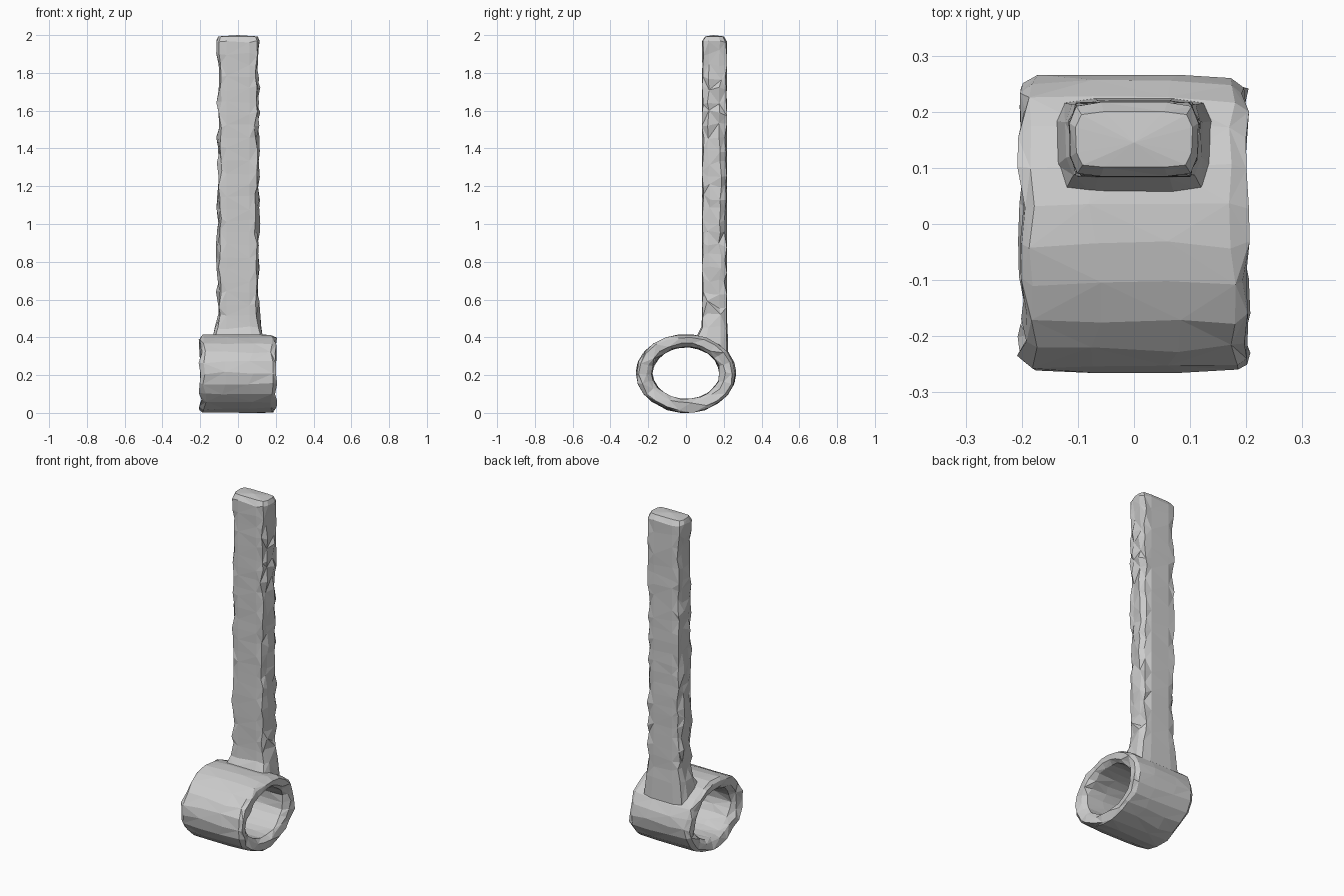
import bpy, bmesh, math, random

if "Cube" in bpy.data.objects:
    bpy.data.objects.remove(bpy.data.objects["Cube"])

random.seed(4)
CZ, RY, RZ = 0.21, 0.266, 0.207        # ring centre height and outer radii
IY, IZ = 0.177, 0.137                  # inner radii


def jit(a):
    return random.uniform(-a, a)


def loft(name, loops, close_rows, cap_point=None):
    """Skin closed loops of points into one faceted, triangulated mesh."""
    bm = bmesh.new()
    rows = [[bm.verts.new(p) for p in loop] for loop in loops]
    n = len(rows[0])
    for r in range(len(rows) if close_rows else len(rows) - 1):
        a, b = rows[r], rows[(r + 1) % len(rows)]
        for i in range(n):
            j = (i + 1) % n
            # alternate the diagonals for a hewn look
            if (i + r) % 2:
                bm.faces.new((a[i], a[j], b[j]))
                bm.faces.new((a[i], b[j], b[i]))
            else:
                bm.faces.new((a[i], a[j], b[i]))
                bm.faces.new((a[j], b[j], b[i]))
    if cap_point:
        tip = bm.verts.new(cap_point)
        for i in range(n):
            bm.faces.new((rows[-1][i], rows[-1][(i + 1) % n], tip))
    bmesh.ops.recalc_face_normals(bm, faces=bm.faces)
    mesh = bpy.data.meshes.new(name)
    bm.to_mesh(mesh)
    bm.free()
    obj = bpy.data.objects.new(name, mesh)
    bpy.context.collection.objects.link(obj)
    return obj


# Oval ring: band section (x, 0 = inside .. 1 = outside) swept around the x axis
half = [(0.07, 0), (0.17, 0.02), (0.195, 0.3), (0.2, 0.78), (0.178, 0.98), (0.07, 1)]
section = half + [(-x, t) for x, t in reversed(half)]
SEG = 22
loops = []
for s in range(SEG):
    a = 2 * math.pi * s / SEG
    loop = []
    for x, t in section:
        edge = abs(x) > 0.1
        k = t + jit(0.07 if edge else 0.02)
        k = min(k, 1.0)
        ry, rz = IY + (RY - IY) * k, IZ + (RZ - IZ) * k
        b = a + jit(0.04)
        loop.append((x + jit(0.009 if edge else 0.015),
                     ry * math.cos(b), CZ + rz * math.sin(b)))
    loops.append(loop)
# lowest point rests on the ground
low = min(p[2] for l in loops for p in l)
loops = [[(x, y, z - low if z < 0.02 else z) for x, y, z in l] for l in loops]
loft("ring", loops, True)

# Handle: rounded bar with chipped sides and a foot flaring onto the ring
right = [(0.06, 0.085), (0.102, 0.09), (0.114, 0.12), (0.116, 0.18),
         (0.104, 0.21), (0.06, 0.217)]
outline = right + [(-x, y) for x, y in reversed(right)]
loops = []

foot = []
for x, y in outline:
    fy = 0.15 + (y - 0.15) * (1.5 if y < 0.15 else 1.1)
    foot.append((x * 1.2, fy, CZ + RZ * math.sqrt(1 - (fy / RY) ** 2) - 0.015))
loops.append(foot)
loops.append([(x * 1.06, 0.15 + (y - 0.15) * 1.05, 0.45 + jit(0.01)) for x, y in outline])

ROWS = 23
for r in range(ROWS):
    z = 0.51 + (1.90 - 0.51) * r / (ROWS - 1)
    loop = []
    for x, y in outline:
        flat = abs(x) < 0.08
        chip = 1 if flat else 1 - random.uniform(-0.02, 0.16)
        dy = jit(0.002) if flat else jit(0.008)
        loop.append((x * chip, min(max(y + dy, 0.084), 0.218),
                     z + jit(0.01 if flat else 0.022)))
    loops.append(loop)
loops.append([(x * 0.99, y, 1.965 + jit(0.008)) for x, y in outline])
loops.append([(x * 0.9, 0.15 + (y - 0.15) * 0.75, 1.993) for x, y in outline])
loft("handle", loops, False, (0, 0.145, 2.0))
